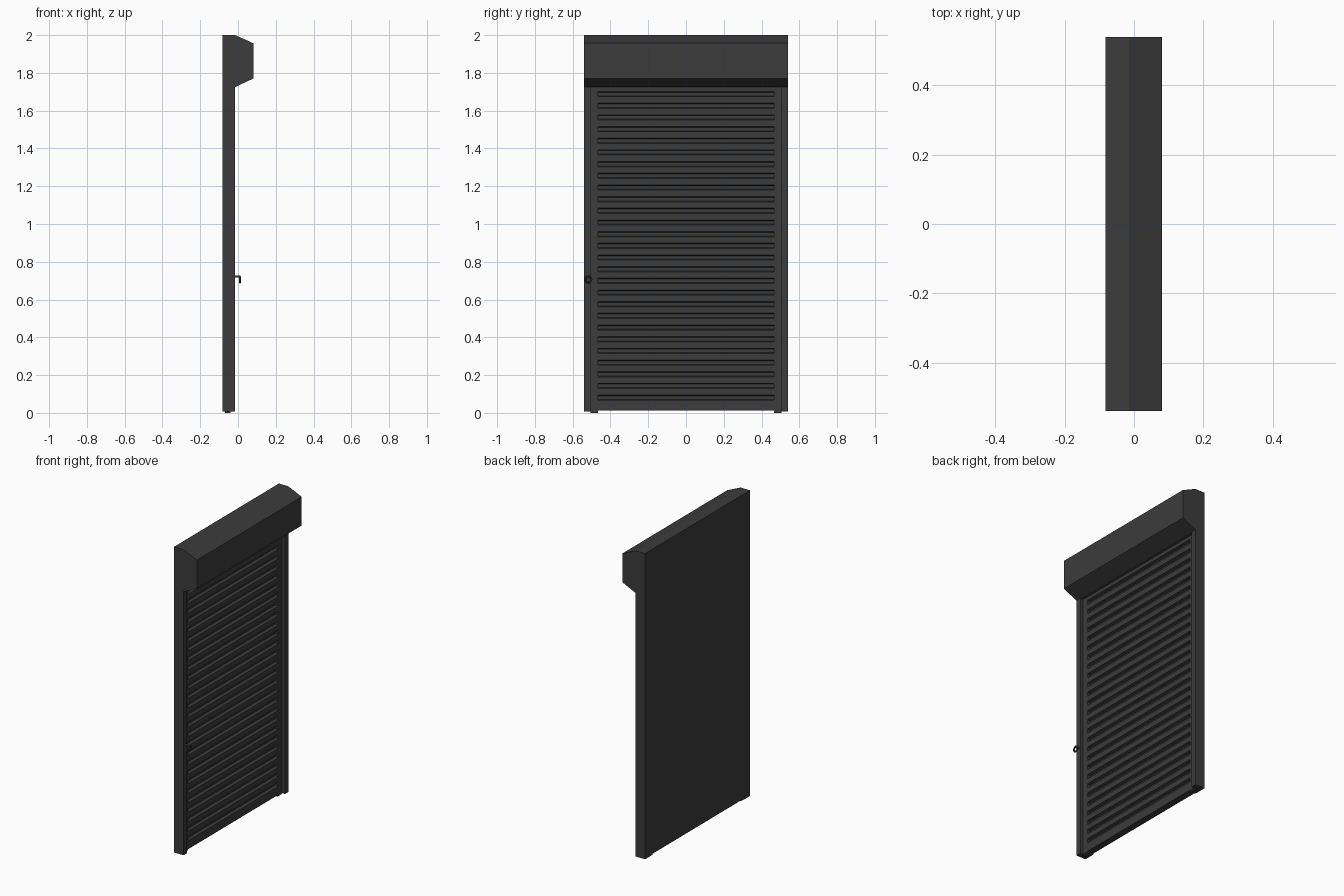
import bpy
import bmesh
import math
from mathutils import Vector

cube = bpy.data.objects.get("Cube")
if cube:
    bpy.data.objects.remove(cube, do_unlink=True)

# Single dark grey finish
grey = bpy.data.materials.new("dark grey")
grey.use_nodes = True
colour = (0.045, 0.045, 0.045, 1)
grey.diffuse_color = colour
grey.node_tree.nodes["Principled BSDF"].inputs["Base Color"].default_value = colour


def prism(name, points, direction):
    """Extrude a closed 3D outline along a direction."""
    bm = bmesh.new()
    face = bm.faces.new([bm.verts.new(p) for p in points])
    out = bmesh.ops.extrude_face_region(bm, geom=[face], use_keep_orig=True)
    moved = [g for g in out["geom"] if isinstance(g, bmesh.types.BMVert)]
    bmesh.ops.translate(bm, verts=moved, vec=Vector(direction))
    bmesh.ops.recalc_face_normals(bm, faces=bm.faces)
    mesh = bpy.data.meshes.new(name)
    bm.to_mesh(mesh)
    bm.free()
    mesh.materials.append(grey)
    obj = bpy.data.objects.new(name, mesh)
    bpy.context.collection.objects.link(obj)
    return obj


def across(name, profile, half):
    """Extrude an x-z profile over the width."""
    return prism(name, [(x, -half, z) for x, z in profile], (0, 2 * half, 0))


def upright(name, profile, low, high):
    """Extrude an x-y profile upwards."""
    return prism(name, [(x, y, low) for x, y in profile], (0, 0, high - low))


back, front, lip, groove = -0.083, -0.015, -0.036, -0.054
outer, step, inner = 0.54, 0.505, 0.465
base, box_low = 0.008, 1.725

# Roller housing with sloped front edges
across("roller_housing", [(back, box_low), (front, box_low), (0.081, 1.77),
                          (0.081, 1.957), (front, 2), (back, 2)], outer)

# Stepped side rails and their feet
for side, label in ((-1, "right"), (1, "left")):
    rail = [(back, outer), (front, outer), (front, step),
            (lip, step), (lip, inner), (back, inner)]
    upright(label + "_rail", [(x, side * y) for x, y in rail], base, box_low)
    foot = [(-0.07, step), (-0.04, step), (-0.04, inner), (-0.07, inner)]
    upright(label + "_foot", [(x, side * y) for x, y in foot], 0, base)

# Curtain: repeated slats separated by grooves
pitch, start = 0.0618, 0.081
curtain_back = -0.08
flat, lift = 0.009, 0.014
across("curtain_slats", [(curtain_back, start), (groove, start),
                         (groove, start + flat), (lip, start + lift),
                         (lip, start + pitch - lift), (groove, start + pitch - flat),
                         (groove, start + pitch), (curtain_back, start + pitch)], inner)
slats = bpy.data.objects["curtain_slats"]
array = slats.modifiers.new("repeat", "ARRAY")
array.count = 27
array.use_relative_offset = False
array.use_constant_offset = True
array.constant_offset_displace = (0, 0, pitch)

# Bottom bar closing the curtain
across("bottom_bar", [(curtain_back, 0.012), (lip, 0.012), (lip, start - lift),
                      (groove, start - flat), (groove, start), (curtain_back, start)], inner)


def finish(name):
    obj = bpy.context.object
    obj.name = name
    obj.data.materials.append(grey)
    bpy.ops.object.shade_smooth_by_angle()


# Crank eye on the right rail: stem and ring
bpy.ops.mesh.primitive_cylinder_add(vertices=12, radius=0.006, depth=0.03,
                                    location=(-0.002, -0.52, 0.722),
                                    rotation=(0, math.pi / 2, 0))
finish("crank_stem")
bpy.ops.mesh.primitive_torus_add(major_segments=20, minor_segments=8,
                                 major_radius=0.016, minor_radius=0.005,
                                 location=(0.01, -0.517, 0.706),
                                 rotation=(0, math.pi / 2, 0))
finish("crank_eye")
